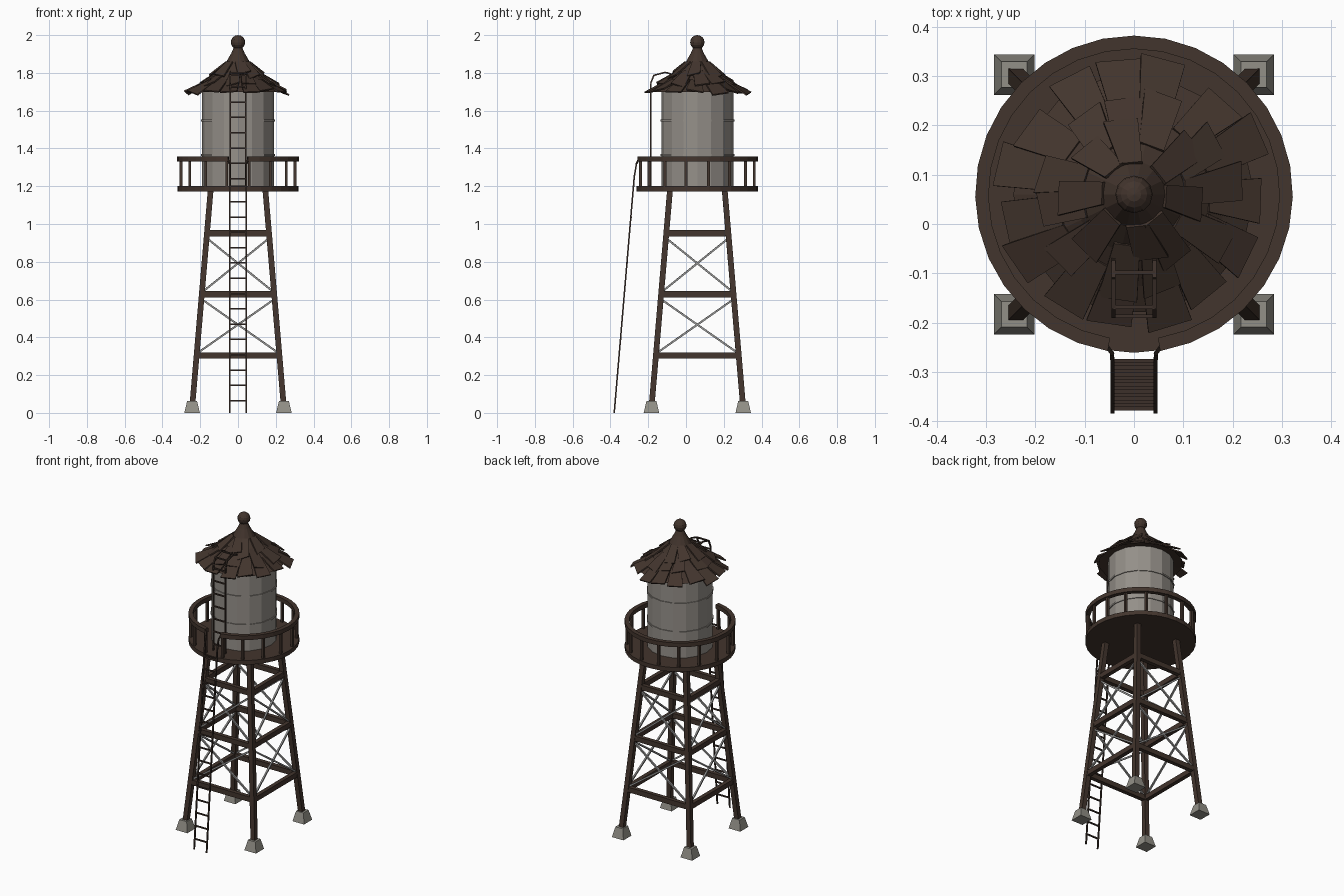
import bpy, bmesh, math, random
from mathutils import Vector, Matrix

if "Cube" in bpy.data.objects:
    bpy.data.objects.remove(bpy.data.objects["Cube"])
random.seed(4)
CY = 0.06  # tower axis is at y = CY


def mat(name, c):
    m = bpy.data.materials.new(name)
    m.diffuse_color = (*c, 1)
    m.use_nodes = True
    m.node_tree.nodes["Principled BSDF"].inputs["Base Color"].default_value = m.diffuse_color
    return m


WOOD = mat("dark brown wood", (0.055, 0.035, 0.026))
LADDER = mat("ladder brown", (0.046, 0.030, 0.023))
METAL = mat("warm grey metal", (0.30, 0.278, 0.25))
ROD = mat("grey steel", (0.31, 0.31, 0.305))
STONE = mat("concrete", (0.29, 0.28, 0.245))


def finish(name, bm, m):
    bmesh.ops.recalc_face_normals(bm, faces=bm.faces)
    me = bpy.data.meshes.new(name)
    bm.to_mesh(me)
    bm.free()
    me.materials.append(m)
    ob = bpy.data.objects.new(name, me)
    bpy.context.collection.objects.link(ob)
    return ob


def strut(bm, a, b, w, h=None):
    # square bar from a to b; w across, h in the vertical plane
    a, b = Vector(a), Vector(b)
    d = (b - a).normalized()
    ref = Vector((0, 0, 1)) if abs(d.z) < 0.9 else Vector((0, 1, 0))
    s = d.cross(ref).normalized()
    u = s.cross(d)
    M = Matrix((s, u, d)).transposed().to_4x4()
    M.translation = (a + b) / 2
    bmesh.ops.create_cube(bm, size=1, matrix=M @ Matrix.Diagonal((w, h or w, (b - a).length, 1)))


def lathe(bm, prof, n, a0=0.0, a1=2 * math.pi, closed_profile=False):
    # revolve (r, z) points round the tower axis
    full = a1 - a0 > 6.28
    rings = []
    for i in range(n if full else n + 1):
        a = a0 + (a1 - a0) * i / n
        rings.append([bm.verts.new((r * math.cos(a), CY + r * math.sin(a), z)) for r, z in prof])
    k = len(prof)
    for i in range(n):
        p, q = rings[i], rings[(i + 1) % len(rings)]
        for j in range(k if closed_profile else k - 1):
            bm.faces.new((p[j], q[j], q[(j + 1) % k], p[(j + 1) % k]))
    if not closed_profile:
        bm.faces.new([r[0] for r in rings])
        bm.faces.new([r[-1] for r in rings])
    elif not full:
        bm.faces.new(rings[0])
        bm.faces.new(rings[-1])


def leg_at(sx, sy, z):
    r = 0.24 - (z - 0.06) * 0.085
    return Vector((sx * r, CY + sy * r, z))


corners = [(-1, -1), (1, -1), (1, 1), (-1, 1)]

# concrete feet
bm = bmesh.new()
for sx, sy in corners:
    bmesh.ops.create_cone(bm, cap_ends=True, segments=4, radius1=0.041 * 2 ** .5, radius2=0.026 * 2 ** .5, depth=0.064,
                          matrix=Matrix.Translation((sx * 0.243, CY + sy * 0.243, 0.032)) @ Matrix.Rotation(math.pi / 4, 4, 'Z'))
finish("concrete_feet", bm, STONE)

# legs
bm = bmesh.new()
for c in corners:
    strut(bm, leg_at(*c, 0.05), leg_at(*c, 1.185), 0.03)
finish("legs", bm, WOOD)

# horizontal beams and crossed rods
levels = (0.304, 0.628, 0.951)
bm, rods = bmesh.new(), bmesh.new()
for i in range(4):
    p, q = corners[i], corners[(i + 1) % 4]
    for z in levels:
        strut(bm, leg_at(*p, z), leg_at(*q, z), 0.026, 0.032)
    for z0, z1 in zip(levels, levels[1:]):
        strut(rods, leg_at(*p, z0 + 0.01), leg_at(*q, z1 - 0.025), 0.01)
        strut(rods, leg_at(*q, z0 + 0.01), leg_at(*p, z1 - 0.025), 0.01)
finish("cross_beams", bm, WOOD)
finish("brace_rods", rods, ROD)

# platform
bm = bmesh.new()
lathe(bm, [(0.321, 1.173), (0.321, 1.2)], 32)
finish("platform", bm, WOOD)

# hand rail with a gap at the front, and its posts
bm = bmesh.new()
gap = math.radians(9.5)
lathe(bm, [(0.295, 1.331), (0.322, 1.331), (0.322, 1.358), (0.295, 1.358)], 30,
      -math.pi / 2 + gap, 1.5 * math.pi - gap, True)
finish("hand_rail", bm, WOOD)
bm = bmesh.new()
for i in range(16):
    a = (i + 0.5) * math.pi / 8
    x, y = 0.307 * math.cos(a), CY + 0.307 * math.sin(a)
    strut(bm, (x, y, 1.195), (x, y, 1.337), 0.015)
finish("rail_posts", bm, WOOD)

# tank and its hoops
bm = bmesh.new()
lathe(bm, [(0.191, 1.195), (0.191, 1.715)], 16)
finish("tank", bm, METAL)
bm = bmesh.new()
for z in (1.365, 1.547):
    lathe(bm, [(0.187, z - 0.005), (0.196, z - 0.005), (0.196, z + 0.005), (0.187, z + 0.005)], 16, closed_profile=True)
finish("tank_hoops", bm, METAL)

# roof core, a concave cone
prof = [(0.245, 1.70), (0.19, 1.735), (0.12, 1.79), (0.068, 1.848), (0.035, 1.905), (0.018, 1.945)]
bm = bmesh.new()
lathe(bm, [(0.18, 1.71)] + prof, 14)
finish("roof", bm, WOOD)


def roof_z(r):
    for (r0, z0), (r1, z1) in zip(prof, prof[1:]):
        if r >= r1:
            return z0 + (z1 - z0) * (r - r0) / (r1 - r0)
    return prof[-1][1]


# crooked shingles in three rows: inner radius, outer radius, count, width, lift
bm = bmesh.new()
for r0, r1, n, w, lift in ((0.15, 0.268, 15, 0.092, 0.005), (0.10, 0.205, 11, 0.08, 0.008), (0.06, 0.145, 8, 0.07, 0.008)):
    for i in range(n):
        a = 2 * math.pi * (i + random.uniform(-0.15, 0.15)) / n
        ro = r1 + random.uniform(-0.018, 0.014)
        out, tan = Vector((math.cos(a), math.sin(a), 0)), Vector((-math.sin(a), math.cos(a), 0))
        skew, roll = random.uniform(-0.022, 0.022), random.uniform(-0.012, 0.012)
        top = out * r0 + Vector((0, CY, roof_z(r0) - 0.007))
        tip = out * ro + tan * skew + Vector((0, CY, roof_z(ro) + lift + random.uniform(0, 0.008)))
        nrm = (tip - top).cross(tan).normalized()
        nrm *= math.copysign(0.008, nrm.z)
        tilt = Vector((0, 0, roll))
        quad = [top - tan * w * 0.33, top + tan * w * 0.33, tip + tan * w / 2 + tilt, tip - tan * w / 2 - tilt]
        lo = [bm.verts.new(p) for p in quad]
        hi = [bm.verts.new(p + nrm) for p in quad]
        bm.faces.new(lo)
        bm.faces.new(hi)
        for j in range(4):
            k = (j + 1) % 4
            bm.faces.new((lo[j], lo[k], hi[k], hi[j]))
finish("roof_shingles", bm, WOOD)

# ball finial
bm = bmesh.new()
bmesh.ops.create_uvsphere(bm, u_segments=12, v_segments=8, radius=0.038, matrix=Matrix.Translation((0, CY, 1.962)))
finish("roof_ball", bm, WOOD)


def ladder(name, path, rungs):
    # path: (half width, y, z) points for each side rail; rungs: (y, z)
    bm = bmesh.new()
    for s in (-1, 1):
        for p, q in zip(path, path[1:]):
            strut(bm, (s * p[0], p[1], p[2]), (s * q[0], q[1], q[2]), 0.008)
    for y, z in rungs:
        strut(bm, (-0.043, y, z), (0.043, y, z), 0.008)
    finish(name, bm, LADDER)


# lower ladder leans to the platform, ends flare to the hand rail
ladder("lower_ladder", [(0.044, -0.380, 0), (0.044, -0.274, 1.25), (0.045, -0.262, 1.32), (0.055, -0.248, 1.345)],
       [(-0.38 + 0.0857 * z, z) for z in (0.065 + 0.081 * i for i in range(15))])

# upper ladder hooks over the roof
ladder("upper_ladder", [(0.042, -0.187, 1.195), (0.042, -0.187, 1.745), (0.042, -0.170, 1.787), (0.042, -0.11, 1.803),
                        (0.042, -0.075, 1.793), (0.042, -0.06, 1.765)],
       [(-0.187, 1.24 + 0.081 * i) for i in range(7)] + [(-0.168, 1.787), (-0.098, 1.80)])
